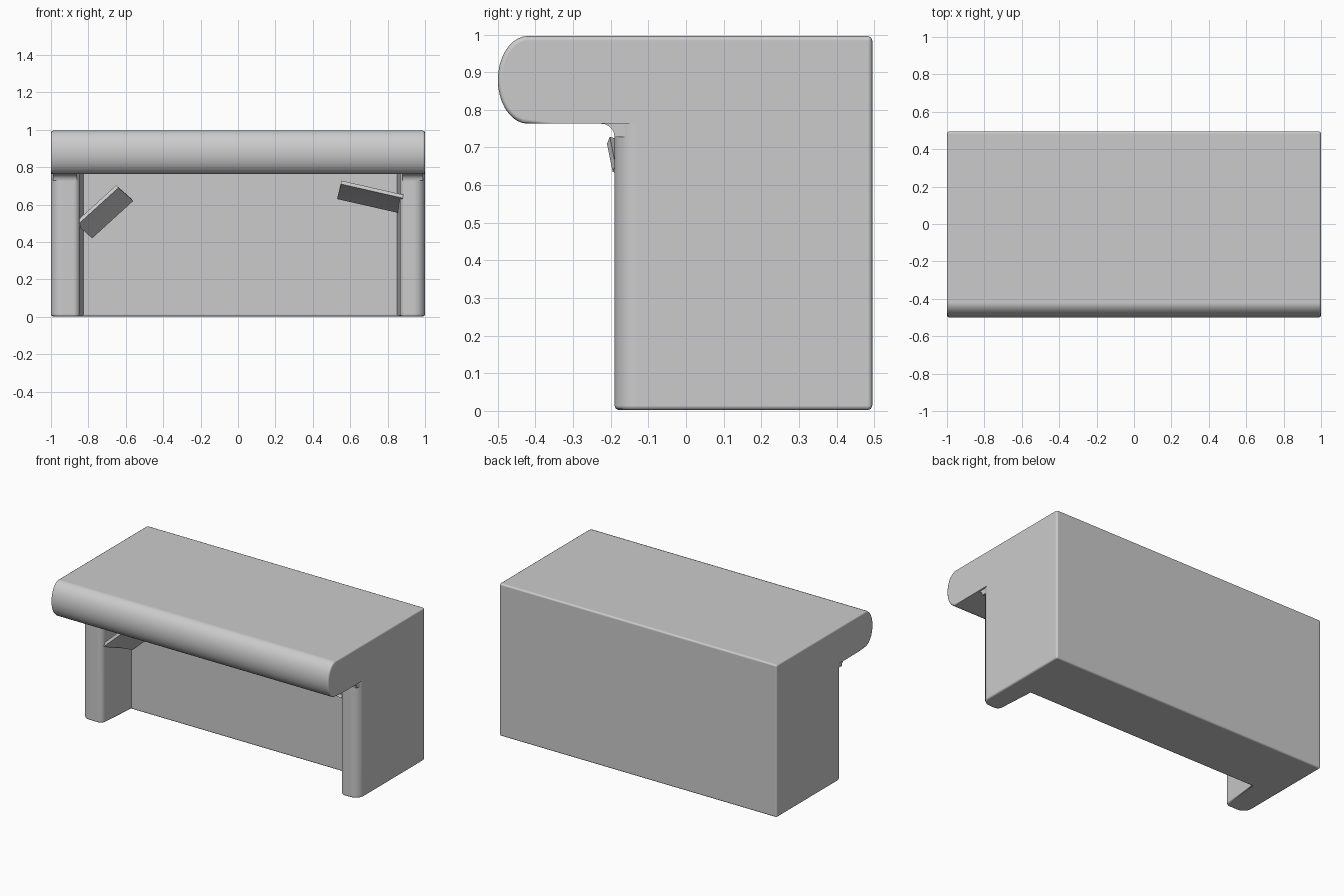
import bpy, bmesh, math
from mathutils import Vector

cube = bpy.data.objects.get("Cube")
if cube:
    bpy.data.objects.remove(cube, do_unlink=True)

GREY = (0.6, 0.6, 0.6, 1.0)
mat = bpy.data.materials.new("plain grey")
mat.use_nodes = True
mat.diffuse_color = GREY
mat.node_tree.nodes["Principled BSDF"].inputs["Base Color"].default_value = GREY


def arc(cx, cy, rx, ry, start, end, steps):
    """Points on an elliptical arc, angles in degrees."""
    angles = [math.radians(start + (end - start) * i / steps) for i in range(steps + 1)]
    return [(cx + rx * math.cos(a), cy + ry * math.sin(a)) for a in angles]


def extrude(name, outline, place, depth, bevel_rule=None, width=0.012):
    """Extrude a 2D outline; place maps each outline point to 3D."""
    bm = bmesh.new()
    face = bm.faces.new([bm.verts.new(place(*p)) for p in outline])
    moved = bmesh.ops.extrude_face_region(bm, geom=[face])["geom"]
    bmesh.ops.translate(bm, vec=Vector(depth),
                        verts=[g for g in moved if isinstance(g, bmesh.types.BMVert)])
    bmesh.ops.recalc_face_normals(bm, faces=bm.faces[:])
    if bevel_rule:
        edges = [e for e in bm.edges if e.calc_face_angle(0) > 0.8 and bevel_rule(e)]
        bmesh.ops.bevel(bm, geom=edges, offset=width, segments=2, profile=0.5,
                        affect='EDGES', clamp_overlap=True)
    mesh = bpy.data.meshes.new(name)
    bm.to_mesh(mesh)
    bm.free()
    mesh.materials.append(mat)
    obj = bpy.data.objects.new(name, mesh)
    bpy.context.collection.objects.link(obj)
    bpy.ops.object.select_all(action='DESELECT')
    obj.select_set(True)
    bpy.context.view_layer.objects.active = obj
    bpy.ops.object.shade_smooth_by_angle(angle=math.radians(50))
    # Large faces keep flat shading beside the rounded edges
    weighted = obj.modifiers.new("weighted normals", 'WEIGHTED_NORMAL')
    weighted.keep_sharp = True
    weighted.weight = 100


BACK, FRONT, PANEL, UNDER = 0.495, -0.19, 0.08, 0.763

# Top slab with a rounded nose along the front
slab = [(BACK, UNDER), (BACK, 0.996)] + arc(-0.42, 0.8795, 0.08, 0.1165, 90, 270, 18)
extrude("top_slab", slab, lambda y, z: (-1, y, z), (2, 0, 0),
        lambda e: max(v.co.z for v in e.verts) > UNDER + 0.01
        or max(v.co.y for v in e.verts) < 0)

# Lower body: back panel and two round-fronted legs in one plan outline
OUTER, INNER = 0.06, 0.035
plan = ([(-1, BACK)]
        + arc(-1 + OUTER, FRONT + OUTER, OUTER, OUTER, 180, 270, 6)
        + arc(-0.845 - INNER, FRONT + INNER, INNER, INNER, 270, 360, 5)
        + [(-0.825, PANEL), (0.85, PANEL)]
        + arc(0.865 + INNER, FRONT + INNER, INNER, INNER, 180, 270, 5)
        + arc(1 - OUTER, FRONT + OUTER, OUTER, OUTER, 270, 360, 6)
        + [(1, BACK)])
extrude("lower_body", plan, lambda x, y: (x, y, 0.002), (0, 0, UNDER - 0.002),
        lambda e: all(v.co.z < 0.01 for v in e.verts)
        or all(v.co.y > 0.4 and abs(v.co.x) > 0.9 for v in e.verts)
        and abs(e.verts[0].co.z - e.verts[1].co.z) > 0.1)

# Small fillets between the legs and the slab
fillet = [(FRONT + 0.06, UNDER)] + arc(FRONT - 0.035, UNDER - 0.035, 0.035, 0.035, 90, 0, 5)
fillet += [(FRONT + 0.06, UNDER - 0.035)]
for name, x0, x1 in (("right_fillet", -0.99, -0.86), ("left_fillet", 0.88, 0.99)):
    extrude(name, fillet, lambda y, z: (x0, y, z), (x1 - x0, 0, 0))


# Tilted strips bracing the legs: the top edge leans forward, the low edge back
def brace(name, start, end, lean, thick=0.02):
    a, b = Vector(start), Vector(end)
    lean = Vector(lean)
    normal = (b - a).cross(lean).normalized() * thick
    # slightly trough-shaped cross-section
    section = [(0, 0), (0.5, 0.5), (1, 0), (1, 1), (0.5, 1.5), (0, 1)]
    extrude(name, section, lambda u, v: a + lean * u + normal * v, b - a)


brace("right_brace", (-0.86, -0.17, 0.49), (-0.64, -0.17, 0.69), (0.08, 0.2, -0.07))
brace("left_brace", (0.55, -0.21, 0.71), (0.88, -0.195, 0.635), (-0.02, 0.2, -0.08))
